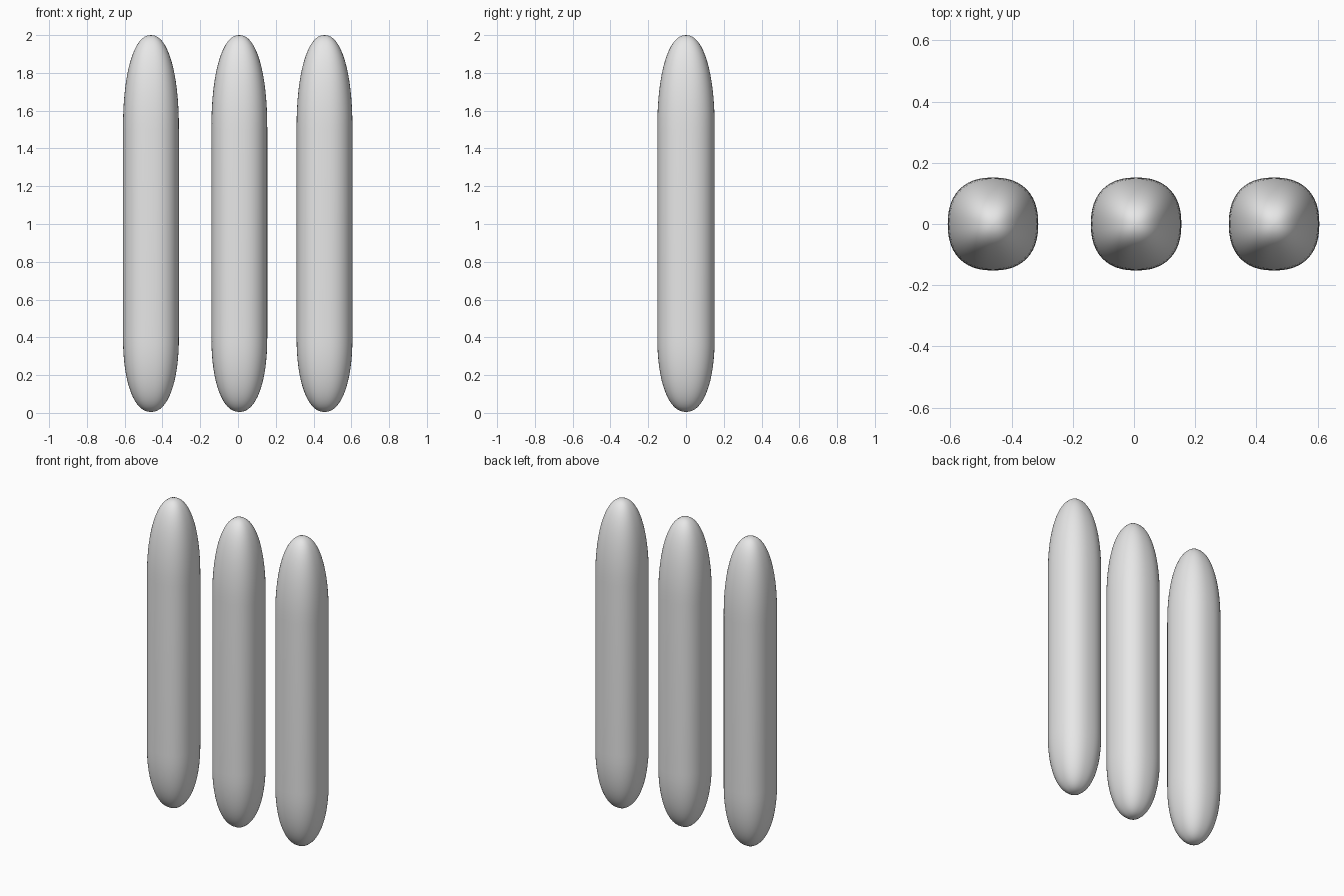
import bpy
import bmesh
from math import cos, sin, pi, copysign

cube = bpy.data.objects.get("Cube")
if cube:
    bpy.data.objects.remove(cube, do_unlink=True)

# One plain light grey for every capsule
grey = bpy.data.materials.new("light_grey")
grey.use_nodes = True
COLOUR = (0.8, 0.8, 0.8, 1)
grey.diffuse_color = COLOUR
grey.node_tree.nodes["Principled BSDF"].inputs["Base Color"].default_value = COLOUR

HALF_X, HALF_Y = 0.148, 0.152
BOTTOM, TOP = 0.005, 2.0
LOW_CAP, HIGH_CAP = 0.4, 0.5
SIDES, STEPS = 48, 16


def power(value, exponent):
    """Signed power, used for rounded-square curves."""
    return copysign(abs(value) ** (2 / exponent), value)


def cap_profile():
    """Radius and height pairs from the lower tip to the upper tip."""
    angles = [pi / 2 * i / STEPS for i in range(1, STEPS + 1)]
    low = [(power(sin(a), 2.2), BOTTOM + LOW_CAP * (1 - power(cos(a), 2.2)))
           for a in angles]
    high = [(power(sin(a), 2.2), TOP - HIGH_CAP * (1 - power(cos(a), 2.2)))
            for a in reversed(angles)]
    return low + high


def capsule(name, x):
    """Rounded-square column with a domed end above and below."""
    bm = bmesh.new()
    rings = []
    for radius, z in cap_profile():
        ring = []
        for i in range(SIDES):
            a = 2 * pi * i / SIDES
            ring.append(bm.verts.new((HALF_X * radius * power(cos(a), 2.35),
                                      HALF_Y * radius * power(sin(a), 2.35), z)))
        rings.append(ring)
    tips = [bm.verts.new((0, 0, BOTTOM)), bm.verts.new((0, 0, TOP))]
    for i in range(SIDES):
        j = (i + 1) % SIDES
        for low, high in zip(rings, rings[1:]):
            bm.faces.new((low[i], low[j], high[j], high[i]))
        bm.faces.new((tips[0], rings[0][j], rings[0][i]))
        bm.faces.new((tips[1], rings[-1][i], rings[-1][j]))
    bmesh.ops.recalc_face_normals(bm, faces=bm.faces)
    for face in bm.faces:
        face.smooth = True
    mesh = bpy.data.meshes.new(name)
    bm.to_mesh(mesh)
    bm.free()
    mesh.materials.append(grey)
    obj = bpy.data.objects.new(name, mesh)
    obj.location.x = x
    bpy.context.collection.objects.link(obj)


# Three upright capsules in a row
for name, x in (("right_capsule", -0.461), ("middle_capsule", 0.007),
                ("left_capsule", 0.458)):
    capsule(name, x)
